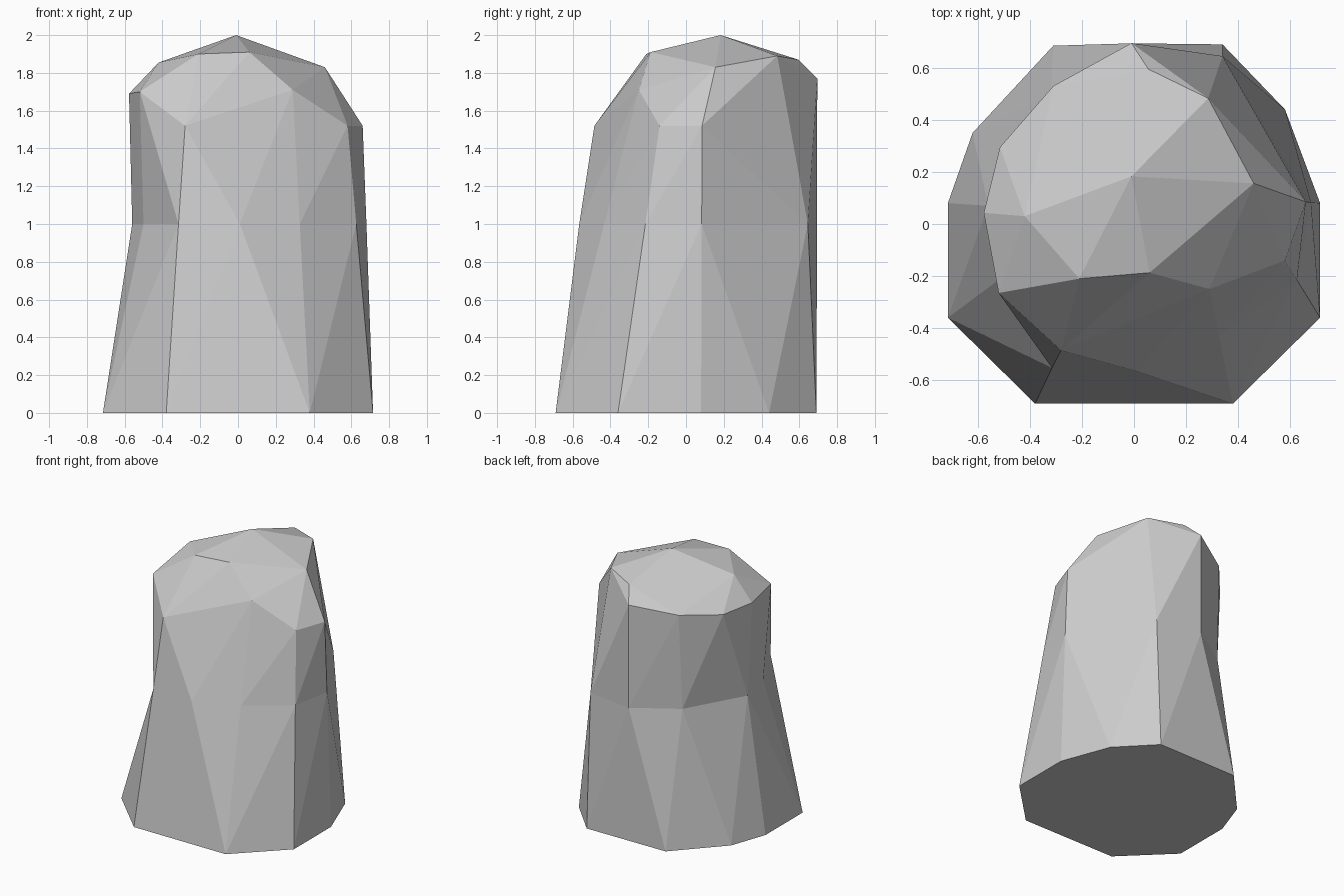
import bpy
import bmesh
import math

default_cube = bpy.data.objects.get("Cube")
if default_cube:
    bpy.data.objects.remove(default_cube, do_unlink=True)

WAIST_HEIGHT = 1.0

# Ground outline of the boulder, counter-clockwise from the front
ground_outline = [(-.38, -.69), (.38, -.69), (.715, -.36), (.715, .08), (.58, .44),
                  (.34, .69), (-.31, .685), (-.62, .35), (-.715, .08), (-.715, -.36)]

# Waist outline, pinched inward on one side to form the dent
waist_outline = [(-.315, -.553), (.01, -.565), (.327, -.433), (.626, -.215), (.68, .083),
                 (.34, .645), (-.01, .694), (-.32, .5), (-.56, .07), (-.5, -.2)]

# Corners of the shoulder and the faceted crown
shoulder = [(-.28, -.485, 1.52), (.29, -.25, 1.71), (.58, -.14, 1.52), (.66, .085, 1.52),
            (-.01, .695, 1.77), (-.31, .53, 1.71), (-.515, .295, 1.68),
            (-.577, .043, 1.69), (-.52, -.265, 1.7)]
crown = [(-.42, .03, 1.855), (-.21, -.21, 1.9), (.06, -.187, 1.91), (.46, .156, 1.83),
         (.285, .483, 1.89), (.055, .595, 1.87), (-.01, .183, 2)]


def raise_outline(outline, height):
    return [(x, y, height) for x, y in outline]


def add_hull(bm, points):
    """Wrap the points in flat facets, leaving the waist open."""
    verts = [bm.verts.new(point) for point in points]
    result = bmesh.ops.convex_hull(bm, input=verts)
    loose = [v for v in result["geom_interior"] if isinstance(v, bmesh.types.BMVert)]
    bmesh.ops.delete(bm, geom=loose, context="VERTS")
    caps = [f for f in bm.faces
            if all(abs(v.co.z - WAIST_HEIGHT) < 1e-4 for v in f.verts)]
    bmesh.ops.delete(bm, geom=caps, context="FACES")


# Lower and upper halves, welded at the waist
waist = raise_outline(waist_outline, WAIST_HEIGHT)
back_notch = (-.01, .694, .5)
bm = bmesh.new()
add_hull(bm, raise_outline(ground_outline, 0) + [back_notch] + waist)
add_hull(bm, waist + shoulder + crown)
bmesh.ops.remove_doubles(bm, verts=bm.verts[:], dist=.001)
bmesh.ops.dissolve_limit(bm, angle_limit=math.radians(1.5),
                         verts=bm.verts[:], edges=bm.edges[:])
bmesh.ops.recalc_face_normals(bm, faces=bm.faces[:])

mesh = bpy.data.meshes.new("boulder")
bm.to_mesh(mesh)
bm.free()
boulder = bpy.data.objects.new("boulder", mesh)
bpy.context.scene.collection.objects.link(boulder)

# Plain stone colour
stone = bpy.data.materials.new("stone_grey")
stone.use_nodes = True
stone_colour = (.6, .6, .6, 1)
stone.diffuse_color = stone_colour
stone.node_tree.nodes["Principled BSDF"].inputs["Base Color"].default_value = stone_colour
mesh.materials.append(stone)
